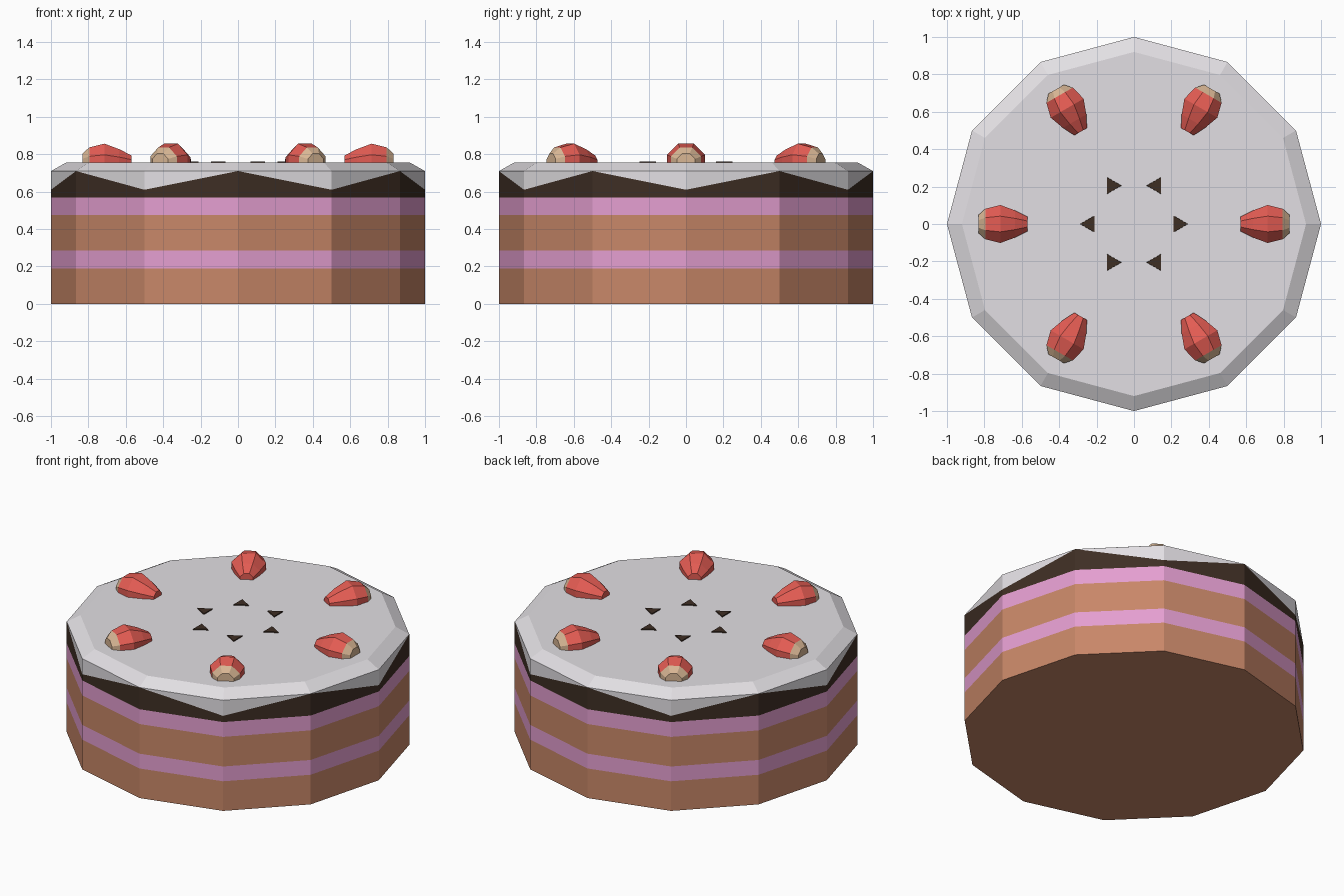
import bpy, bmesh, math
from mathutils import Matrix, Vector

if "Cube" in bpy.data.objects:
    bpy.data.objects.remove(bpy.data.objects["Cube"])


def material(name, rgb):
    lin = [(c / 255 / 12.92 if c < 11 else ((c / 255 + 0.055) / 1.055) ** 2.4) for c in rgb]
    m = bpy.data.materials.new(name)
    m.diffuse_color = (*lin, 1)
    m.use_nodes = True
    m.node_tree.nodes["Principled BSDF"].inputs["Base Color"].default_value = m.diffuse_color
    return m


SPONGE = material("sponge", (200, 135, 104))
PINK = material("pink cream", (228, 158, 208))
CHOC = material("chocolate", (62, 46, 36))
ICING = material("white icing", (226, 223, 227))
RED = material("strawberry red", (228, 92, 83))
PALE = material("strawberry end", (216, 182, 148))


def ring(sides, radius, heights, offset=0.0):
    """Ring of points; heights is one number or a repeating pattern."""
    pattern = heights if isinstance(heights, (list, tuple)) else [heights]
    return [Vector((radius * math.cos(math.tau * k / sides + offset),
                    radius * math.sin(math.tau * k / sides + offset),
                    pattern[k % len(pattern)])) for k in range(sides)]


def loft(name, rings, mats, cap_low=False, cap_high=False, matrix=Matrix(), rule=None):
    """Skin a stack of rings; rule(band) picks the material index."""
    bm = bmesh.new()
    loops = [[bm.verts.new(matrix @ p) for p in r] for r in rings]
    n = len(rings[0])
    for b, (lo, hi) in enumerate(zip(loops, loops[1:])):
        for k in range(n):
            j = (k + 1) % n
            f = bm.faces.new((lo[k], lo[j], hi[j], hi[k]))
            f.material_index = rule(b) if rule else 0
    if cap_low:
        bm.faces.new(loops[0][::-1])
    if cap_high:
        f = bm.faces.new(loops[-1])
        f.material_index = rule(len(rings) - 2) if rule else 0
    bmesh.ops.remove_doubles(bm, verts=bm.verts, dist=1e-4)
    me = bpy.data.meshes.new(name)
    bm.to_mesh(me)
    bm.free()
    for m in mats:
        me.materials.append(m)
    ob = bpy.data.objects.new(name, me)
    bpy.context.collection.objects.link(ob)
    return ob


N = 12
ZIGZAG = [0.61, 0.71]   # icing drips down on every second corner

# Cake layers
loft("lower_sponge", [ring(N, 1, 0), ring(N, 1, 0.19)], [SPONGE], cap_low=True)
loft("lower_cream", [ring(N, 1, 0.19), ring(N, 1, 0.285)], [PINK])
loft("upper_sponge", [ring(N, 1, 0.285), ring(N, 1, 0.475)], [SPONGE])
loft("upper_cream", [ring(N, 1, 0.475), ring(N, 1, 0.57)], [PINK])
loft("chocolate_layer", [ring(N, 1, 0.57), ring(N, 1, ZIGZAG)], [CHOC])

# Icing with pointed drips, bevelled rim and flat top
loft("icing", [ring(N, 1, ZIGZAG), ring(N, 1, 0.71), ring(N, 0.92, 0.755)],
     [ICING], cap_high=True)

# Strawberries lying outwards, and chocolate chips in the middle
BERRY = [(0.57, 0.042), (0.635, 0.078), (0.715, 0.11), (0.795, 0.088), (0.832, 0.052)]
for i in range(6):
    turn = Matrix.Rotation(math.radians(60 * i), 4, 'Z')
    lay = Matrix.Translation((0, 0, 0.755)) @ turn @ Matrix.Rotation(math.pi / 2, 4, 'Y')
    loft(f"strawberry_{i + 1}", [ring(8, r, d, math.pi / 8) for d, r in BERRY],
         [RED, PALE], True, True, lay, rule=lambda b: 1 if b == 3 else 0)
    place = turn @ Matrix.Translation((0.237, 0, 0))
    loft(f"chocolate_chip_{i + 1}", [ring(3, 0.052, 0.754), ring(3, 0.05, 0.761)],
         [CHOC], True, True, place)
